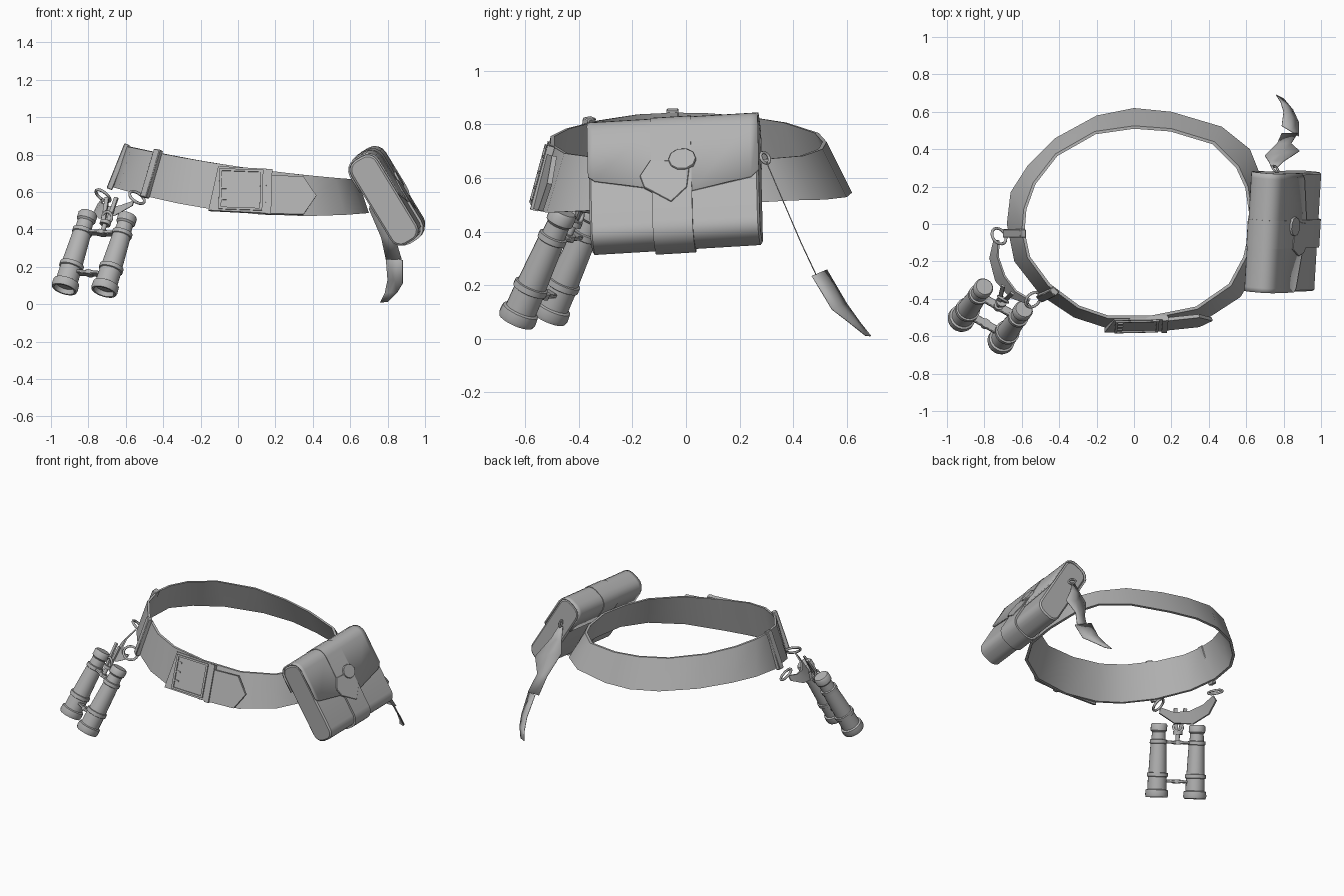
import bpy, bmesh, math
from mathutils import Vector as V, Matrix

if "Cube" in bpy.data.objects:
    bpy.data.objects.remove(bpy.data.objects["Cube"])

grey = bpy.data.materials.new("plain grey")
grey.diffuse_color = (0.45, 0.45, 0.45, 1)
grey.use_nodes = True
grey.node_tree.nodes["Principled BSDF"].inputs["Base Color"].default_value = grey.diffuse_color


def mesh_obj(name, verts, faces, angle=35, bevel=0, solid=0):
    me = bpy.data.meshes.new(name)
    me.from_pydata([tuple(v) for v in verts], [], faces)
    bm = bmesh.new()
    bm.from_mesh(me)
    bmesh.ops.remove_doubles(bm, verts=bm.verts, dist=1e-5)
    bmesh.ops.recalc_face_normals(bm, faces=bm.faces)
    bm.to_mesh(me)
    bm.free()
    me.shade_smooth()
    me.set_sharp_from_angle(angle=math.radians(angle))
    me.materials.append(grey)
    ob = bpy.data.objects.new(name, me)
    bpy.context.collection.objects.link(ob)
    if solid:
        m = ob.modifiers.new("thickness", 'SOLIDIFY')
        m.thickness, m.offset = solid, 0
    if bevel:
        m = ob.modifiers.new("soft edge", 'BEVEL')
        m.width, m.segments = bevel, 1
    return ob


def frame(origin, x, y):
    # Orthonormal frame: y kept exactly, x made square to it
    y = V(y).normalized()
    z = V(x).cross(y).normalized()
    x = y.cross(z)
    m = Matrix((x, y, z)).transposed().to_4x4()
    return Matrix.Translation(V(origin)) @ m


def loft(name, rings, closed_path=False, caps=True, **kw):
    n, k = len(rings[0]), len(rings)
    faces = []
    for i in range(k if closed_path else k - 1):
        a, b = i * n, (i + 1) % k * n
        faces += [(a + j, a + (j + 1) % n, b + (j + 1) % n, b + j) for j in range(n)]
    if caps and not closed_path:
        faces += [tuple(range(n)), tuple(range((k - 1) * n, k * n))]
    return mesh_obj(name, [p for r in rings for p in r], faces, **kw)


def lathe(name, top, bottom, profile, segs=20):
    # Profile of (distance from top, radius)
    d = V(bottom) - V(top)
    m = frame(top, d.orthogonal(), d)
    rings = [[m @ V((r * math.cos(a), t, r * math.sin(a)))
              for a in [2 * math.pi * j / segs for j in range(segs)]] for t, r in profile]
    return loft(name, rings)


def prism(name, m, pts, z0, z1, **kw):
    return loft(name, [[m @ V((x, y, z)) for x, y in pts] for z in (z0, z1)], **kw)


def bar(name, p, q, side, width, thick, **kw):
    p, q = V(p), V(q)
    m = frame(p, side, q - p)
    w, l = width / 2, (q - p).length
    return prism(name, m, [(-w, 0), (w, 0), (w, l), (-w, l)], -thick / 2, thick / 2, **kw)


def ring(name, centre, normal, radius, tube):
    rot = V(normal).to_track_quat('Z', 'Y').to_euler()
    bpy.ops.mesh.primitive_torus_add(location=centre, rotation=rot, major_radius=radius,
                                     minor_radius=tube, major_segments=16, minor_segments=6)
    ob = bpy.context.object
    ob.name = name
    ob.data.materials.append(grey)
    ob.data.shade_smooth()


# Belt: flared, tilted band with a wider lower edge
low = [(0, .62), (-.2, .58), (-.42, .46), (-.57, .31), (-.66, .17), (-.68, 0), (-.64, -.2),
       (-.5, -.38), (-.32, -.5), (-.15, -.555), (.1, -.565), (.37, -.52), (.57, -.39),
       (.67, -.22), (.70, 0), (.68, .25), (.62, .4), (.47, .52), (.2, .6)]
high = [(0, .525), (-.21, .495), (-.42, .375), (-.54, .22), (-.59, .08), (-.6, -.04), (-.57, -.18),
        (-.46, -.33), (-.3, -.45), (-.14, -.505), (.09, -.505), (.34, -.455), (.52, -.33),
        (.60, -.18), (.64, 0), (.61, .2), (.56, .31), (.43, .44), (.2, .51)]


def z_low(x, y):
    return .49 - .105 * x + .145 * x * x + .09 * max(y, 0)


def z_high(x):
    return .735 - .146 * x + .06 * x * x


sections = []
for (a, b), (c, d) in zip(low, high):
    z0, z1 = z_low(a, b), z_high(c)
    sections.append([V((a, b, z0)), V((c, d, z1)), V((c * .975, d * .97, z1)),
                     V((a * .975, b * .97, z0))])
loft("belt", sections, closed_path=True)

# Buckle on the belt front, in the leaning plane of the belt
bm_ = frame((.015, -.536, .61), (1, -.0, -.12), (.03, .27, 1))
prism("buckle_backing", bm_, [(-.17, -.12), (.15, -.125), (.15, .12), (-.125, .125)], -.012, .01)
for s in (-1, 1):
    prism("buckle_side", bm_, [(s * .11 - .007, -.112), (s * .11 + .007, -.112),
                               (s * .11 + .007, .112), (s * .11 - .007, .112)], .006, .018)
    prism("buckle_rail", bm_, [(-.11, s * .106 - .006), (.11, s * .106 - .006),
                               (.11, s * .106 + .006), (-.11, s * .106 + .006)], .006, .018)
for v in (-.055, .005, .065):
    prism("buckle_prong", bm_, [(-.105, v - .005), (-.075, v - .005), (-.075, v + .005),
                                (-.105, v + .005)], .006, .016)
prism("belt_keeper", bm_, [(.135, -.13), (.165, -.13), (.165, .118), (.135, .118)], -.012, .016)
tm = frame((.17, -.536, .585), (1, .10, -.05), (.0, .25, 1))
prism("belt_tip", tm, [(0, -.105), (.18, -.105), (.25, 0), (.18, .105), (0, .105)], -.01, .009)

# Belt loops with hanging rings on the left
for top, bot, side, centre, nrm in (
        ((-.592, -.05, .855), (-.688, -.05, .615), (0, 1, 0), (-.722, -.065, .58), (.55, .4, .7)),
        ((-.425, -.36, .825), (-.5, -.395, .57), (-.75, .65, .1), (-.54, -.405, .57), (.5, -.5, .7))):
    bar("belt_loop", top, bot, side, .045, .032, bevel=.004)
    ring("hanging_ring", centre, nrm, .046, .008)

# Drooping carry strap between the rings
path = [V(p) for p in ((-.735, -.085, .55), (-.748, -.18, .515), (-.715, -.29, .49),
                       (-.645, -.375, .50), (-.56, -.415, .54))]
rings = []
for i, p in enumerate(path):
    w = (.018, .034, .042, .034, .018)[i]
    t = path[min(i + 1, 4)] - path[max(i - 1, 0)]
    out = t.cross(V((0, 0, 1))).normalized()
    up = (V((0, 0, 1)) + out * -.8).normalized()
    rings.append([p + up * w - out * .005, p + up * w + out * .005,
                  p - up * w + out * .005, p - up * w - out * .005])
loft("carry_strap", rings)

# Binoculars: two lathed barrels, bridges and a centre hinge
tube = [(0, .01), (0, .045), (.01, .052), (.045, .052), (.055, .043), (.10, .045), (.103, .055),
        (.125, .055), (.128, .05), (.31, .057), (.312, .066), (.335, .066), (.338, .059),
        (.415, .06), (.42, .071), (.45, .073), (.465, .068), (.465, .056), (.44, .05), (.44, .005)]
tops = [V((-.80, -.335, .488)), V((-.588, -.455, .475))]
axis = V((-.13, -.18, -.41)).normalized()
for t in tops:
    lathe("binocular_barrel", t, t + axis, tube)
mid = (tops[0] + tops[1]) / 2
for d in (.115, .36):
    bar("barrel_bridge", tops[0] + axis * d, tops[1] + axis * d,
        (tops[1] - tops[0]).cross(axis), .045, .018, bevel=.004)
    lathe("bridge_pivot", mid + axis * (d - .012), mid + axis * (d + .012),
          [(0, .026), (.024, .026)], 12)
lathe("focus_wheel", mid + axis * .045, mid + axis * .11,
      [(0, .03), (.02, .03), (.02, .013), (.065, .013)], 14)
for s in (-1, 1):
    bar("strap_hook", V((-.675 + s * .025, -.35 - s * .02, .57)),
        mid + axis * .05 + V((s * .012, 0, 0)), (1, -.5, 0), .022, .012)
ring("hook_ring", mid + axis * .02, (.5, .8, 0), .03, .008)

# Pouch body: x points outward, y along the width, z up the leaning side
w_ax = V((.06, 1, .06)).normalized()
n_ax = V((.855, -.05, .52))
bag = frame((.80, -.04, .574), n_ax, w_ax)
if (bag.to_3x3() @ V((0, 0, 1))).z < 0:
    bag = bag @ Matrix.Diagonal((1, 1, -1, 1))


def outline(off, steps=4):
    # Rounded rectangle around the pouch, starting on the outward upper corner
    r, hx, hz = .06 + off, .081 + off, .262 + off
    pts = []
    for q, (sx, sz) in enumerate(((1, 1), (-1, 1), (-1, -1), (1, -1))):
        for i in range(steps + 1):
            a = math.pi / 2 * (q + i / steps)
            pts.append((sx * (hx - r) + r * math.cos(a), sz * (hz - r) + r * math.sin(a)))
    return pts


def sleeve(name, stations):
    loft(name, [[bag @ V((x, w, z)) for x, z in outline(o)] for w, o in stations])


sleeve("pouch_body", [(-.318, -.01), (-.31, 0), (.31, 0), (.318, -.01)])
sleeve("pouch_band", [(-.082, -.004), (-.082, .013), (.068, .013), (.068, -.004)])

# Pouch flap: wraps over the top, ends in a pointed lower edge
drops = [(-.32, .005), (-.295, -.015), (-.09, -.06), (-.01, -.13), (.07, -.08), (.29, -.035),
         (.32, -.005)]
arc = outline(.005)[:10]
rows = []
for w, u in drops:
    rows.append([bag @ V((.086, w, u))] + [bag @ V((x, w, z)) for x, z in arc]
                + [bag @ V((-.086, w, .1))])
n = len(rows[0])
mesh_obj("pouch_flap", [p for r in rows for p in r],
         [(i * n + j, i * n + j + 1, (i + 1) * n + j + 1, (i + 1) * n + j)
          for i in range(len(rows) - 1) for j in range(n - 1)], solid=.009)


# Clasp plate and round stud on the flap
def on_front(name, pts, x0, x1):
    loft(name, [[bag @ V((x, w, u)) for w, u in pts] for x in (x0, x1)], bevel=.002)


on_front("clasp_plate", [(-.125, -.01), (-.085, .055), (-.02, .05), (.06, .01), (.05, -.07),
                         (-.01, -.13), (-.11, -.06)], .084, .098)
on_front("clasp_stud", [(.035 + .052 * math.cos(a), .05 + .046 * math.sin(a))
                        for a in [math.pi * k / 5 for k in range(10)]], .084, .105)

# Side ring and folded hanging ribbon behind the pouch
ring("pouch_ring", (.755, .295, .675), (.5, .5, .3), .022, .006)


def ribbon(name, pairs):
    verts, faces = [], []
    for a, b, lift in pairs:
        verts += [V(a), (V(a) + V(b)) / 2 + V((0, lift, lift)), V(b)]
    for i in range(len(pairs) - 1):
        for j in (0, 1):
            k = i * 3 + j
            faces.append((k, k + 1, k + 4, k + 3))
    mesh_obj(name, verts, faces, angle=20, solid=.004)


ribbon("ribbon_upper", [((.735, .30, .66), (.765, .30, .66), 0),
                        ((.72, .335, .578), (.80, .335, .578), 0),
                        ((.70, .365, .508), (.885, .39, .45), 0),
                        ((.765, .43, .357), (.84, .43, .357), 0),
                        ((.79, .485, .24), (.875, .485, .24), 0)])
ribbon("ribbon_lower", [((.79, .525, .258), (.88, .47, .235), 0),
                        ((.80, .60, .13), (.88, .545, .11), .006),
                        ((.785, .65, .06), (.85, .61, .06), .004),
                        ((.76, .69, .01), (.80, .67, .012), 0)])
